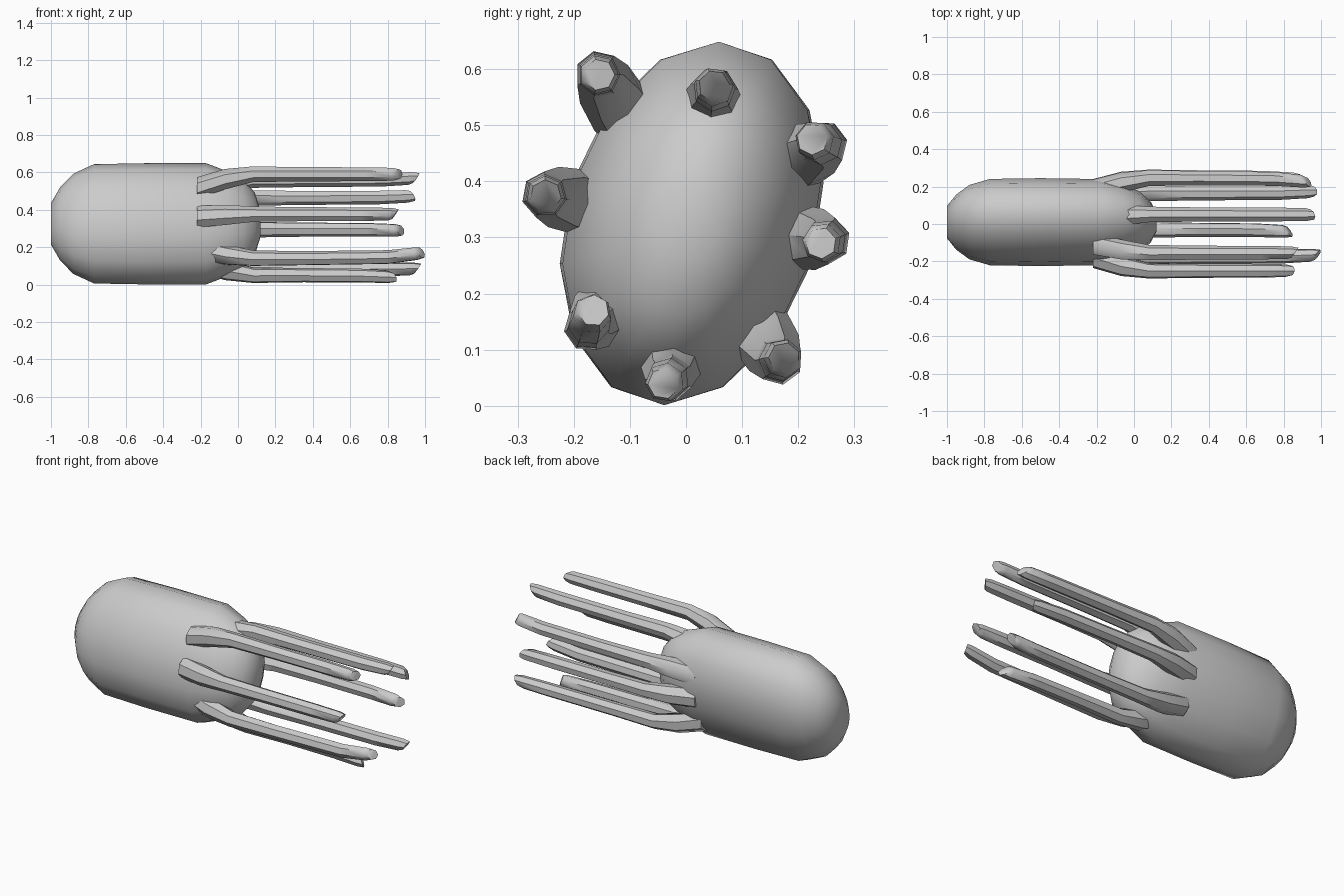
import bpy, bmesh, math

if "Cube" in bpy.data.objects:
    bpy.data.objects.remove(bpy.data.objects["Cube"])

CY, CZ = 0.01, 0.325      # body axis


def loft(name, rings):
    """Skin equal-length rings of points and close both ends."""
    bm = bmesh.new()
    loops = [[bm.verts.new(p) for p in ring] for ring in rings]
    n = len(loops[0])
    for a, b in zip(loops, loops[1:]):
        for i in range(n):
            j = (i + 1) % n
            bm.faces.new((a[i], a[j], b[j], b[i]))
    bm.faces.new(loops[0][::-1])
    bm.faces.new(loops[-1])
    bmesh.ops.recalc_face_normals(bm, faces=bm.faces[:])
    mesh = bpy.data.meshes.new(name)
    bm.to_mesh(mesh)
    bm.free()
    obj = bpy.data.objects.new(name, mesh)
    bpy.context.collection.objects.link(obj)
    bpy.context.view_layer.objects.active = obj
    obj.select_set(True)
    bpy.ops.object.shade_smooth_by_angle(angle=math.radians(50))
    obj.select_set(False)
    return obj


def body_ring(x, ry, rz, n=14):
    """Oval section, leaning slightly sideways."""
    pts = []
    for i in range(n):
        a = 2 * math.pi * (i + 0.5) / n
        z = rz * math.sin(a) * 1.012
        pts.append((x, CY + ry * math.cos(a) + 0.15 * z, CZ + z))
    return pts


# Body: rounded capsule with a domed underside facing +x
profile = [(-1.0, 0.085, 0.11), (-0.95, 0.145, 0.195), (-0.88, 0.195, 0.265),
           (-0.77, 0.226, 0.315), (-0.5, 0.23, 0.32), (-0.17, 0.225, 0.32),
           (-0.05, 0.195, 0.275), (0.03, 0.16, 0.235), (0.09, 0.105, 0.165),
           (0.12, 0.05, 0.07)]
loft("body", [body_ring(*p) for p in profile])

# Tentacles: y, z, tip x, sideways and vertical drift at the tip
tentacles = [(-0.155, 0.590, 0.88, 0.00, 0.00), (0.050, 0.560, 0.97, 0.00, 0.01),
             (0.245, 0.465, 0.95, -0.02, 0.01), (0.250, 0.295, 0.89, -0.01, -0.005),
             (0.165, 0.080, 0.98, 0.01, 0.005), (-0.030, 0.050, 0.85, -0.01, -0.01),
             (-0.175, 0.140, 1.00, 0.01, 0.03), (-0.250, 0.375, 0.86, 0.00, 0.00)]
for k, (y, z, tip, dy, dz) in enumerate(tentacles):
    # x, pull towards the body axis, radius, drift share, slant of the cut
    stations = [(-0.22, 0.72, 0.060, 0, 0), (-0.07, 0.90, 0.056, 0, 0),
                (0.08, 1.0, 0.043, 0, 0), (0.35, 1.0, 0.039, 0, 0),
                (tip - 0.2, 1.0, 0.038, 0.2, 0), (tip - 0.05, 1.0, 0.035, 0.8, 0.3),
                (tip - 0.02, 1.0, 0.028, 1.0, 0.7)]
    rings = []
    for x, pull, r, share, slant in stations:
        cy = CY + (y - CY) * pull + dy * share
        cz = CZ + (z - CZ) * pull + dz * share
        ring = []
        for i in range(7):
            a = 2 * math.pi * i / 7 + k
            ring.append((x + slant * r * math.cos(a - 2 * k),
                         cy + r * math.cos(a), cz + r * math.sin(a)))
        rings.append(ring)
    loft(f"tentacle_{k + 1}", rings)
